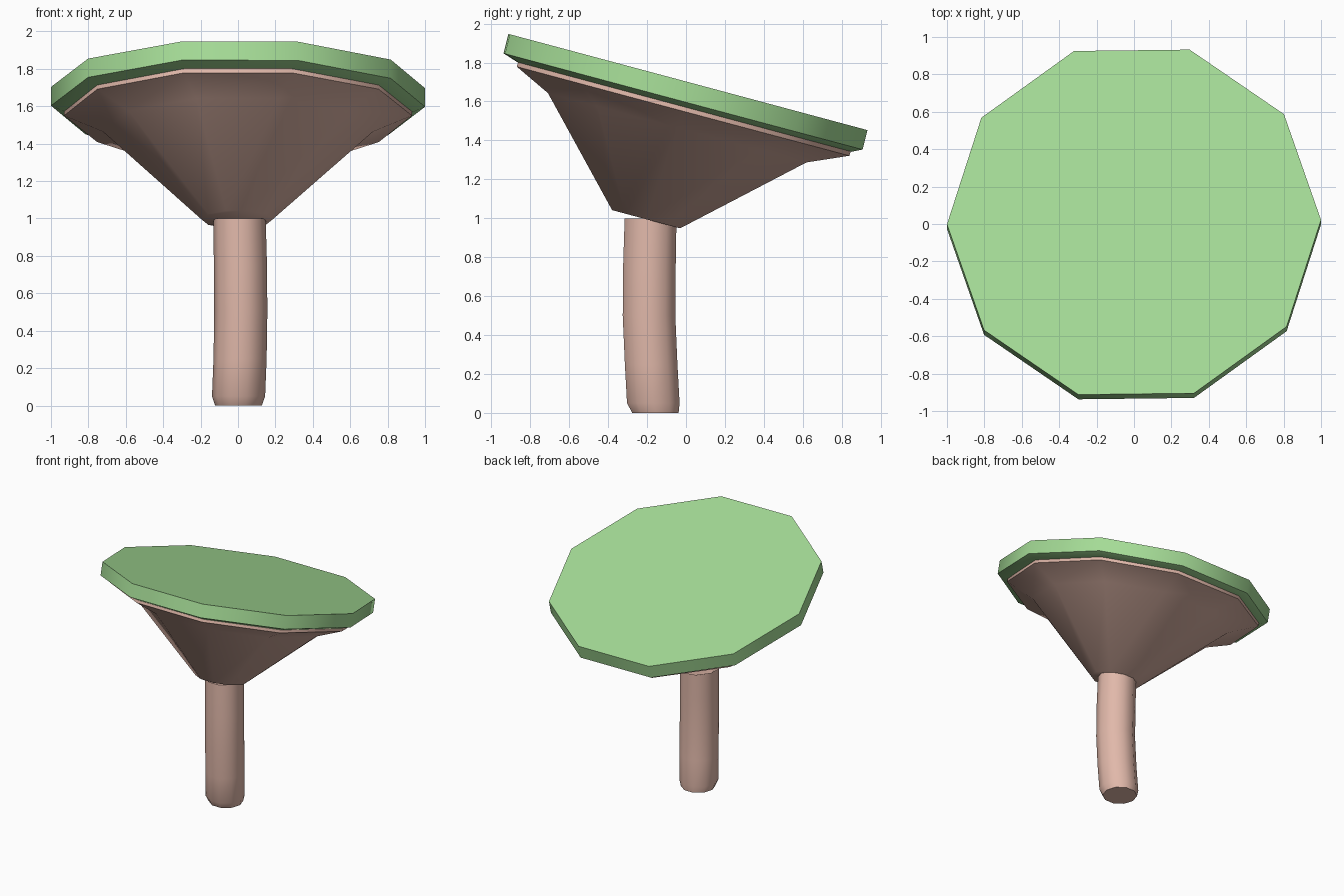
import bpy, bmesh
from math import radians, cos, sin, tau
from mathutils import Vector, Matrix

if "Cube" in bpy.data.objects:
    bpy.data.objects.remove(bpy.data.objects["Cube"])

SIDES = 10
TILT = radians(-15)


def material(name, rgb):
    m = bpy.data.materials.new(name)
    m.diffuse_color = (*rgb, 1)
    m.use_nodes = True
    m.node_tree.nodes["Principled BSDF"].inputs["Base Color"].default_value = m.diffuse_color
    return m


def loft(name, rings, tilt, mat, twist=0.0, caps=True, angle=50):
    """Skin a stack of polygon rings given as ((x, y, z), radius), bottom to top."""
    rot = Matrix.Rotation(tilt, 3, 'X')
    bm = bmesh.new()
    loops = []
    for centre, r in rings:
        c = Vector(centre)
        loops.append([bm.verts.new(c + rot @ Vector((r * cos(a), r * sin(a), 0)))
                      for a in (tau * i / SIDES + twist for i in range(SIDES))])
    for lo, hi in zip(loops, loops[1:]):
        for i in range(SIDES):
            j = (i + 1) % SIDES
            bm.faces.new((lo[i], lo[j], hi[j], hi[i]))
    if caps:
        bm.faces.new(loops[0][::-1])
        bm.faces.new(loops[-1])
    bmesh.ops.recalc_face_normals(bm, faces=bm.faces)
    me = bpy.data.meshes.new(name)
    bm.to_mesh(me)
    bm.free()
    ob = bpy.data.objects.new(name, me)
    bpy.context.collection.objects.link(ob)
    me.materials.append(mat)
    bpy.ops.object.select_all(action='DESELECT')
    ob.select_set(True)
    bpy.context.view_layer.objects.active = ob
    bpy.ops.object.shade_smooth_by_angle(angle=radians(angle))
    return ob


green = material("green", (0.38, 0.72, 0.31))
pink_brown = material("pink_brown", (0.75, 0.48, 0.40))

# Slightly bowed stem with a chamfered foot
loft("stem", [((0.003, -0.157, 0), 0.125), ((0.003, -0.168, 0.05), 0.142),
              ((0.011, -0.179, 0.25), 0.142), ((0.015, -0.19, 0.5), 0.142),
              ((0.013, -0.188, 0.75), 0.142), ((0.008, -0.182, 1.0), 0.14)],
     0, pink_brown)

# Leaning funnel under the cap
loft("funnel", [((-0.005, -0.205, 0.995), 0.19), ((0, -0.045, 1.465), 0.723),
                ((0, -0.015, 1.55), 0.93), ((0, -0.008, 1.572), 0.93)],
     TILT, pink_brown)

# Tilted ten-sided top plate with a tapered underside
loft("top_plate", [((0, -0.008, 1.572), 0.932), ((0, -0.015, 1.60), 1.0),
                   ((0, 0.01, 1.70), 1.0)],
     TILT, green, twist=radians(0.7))
